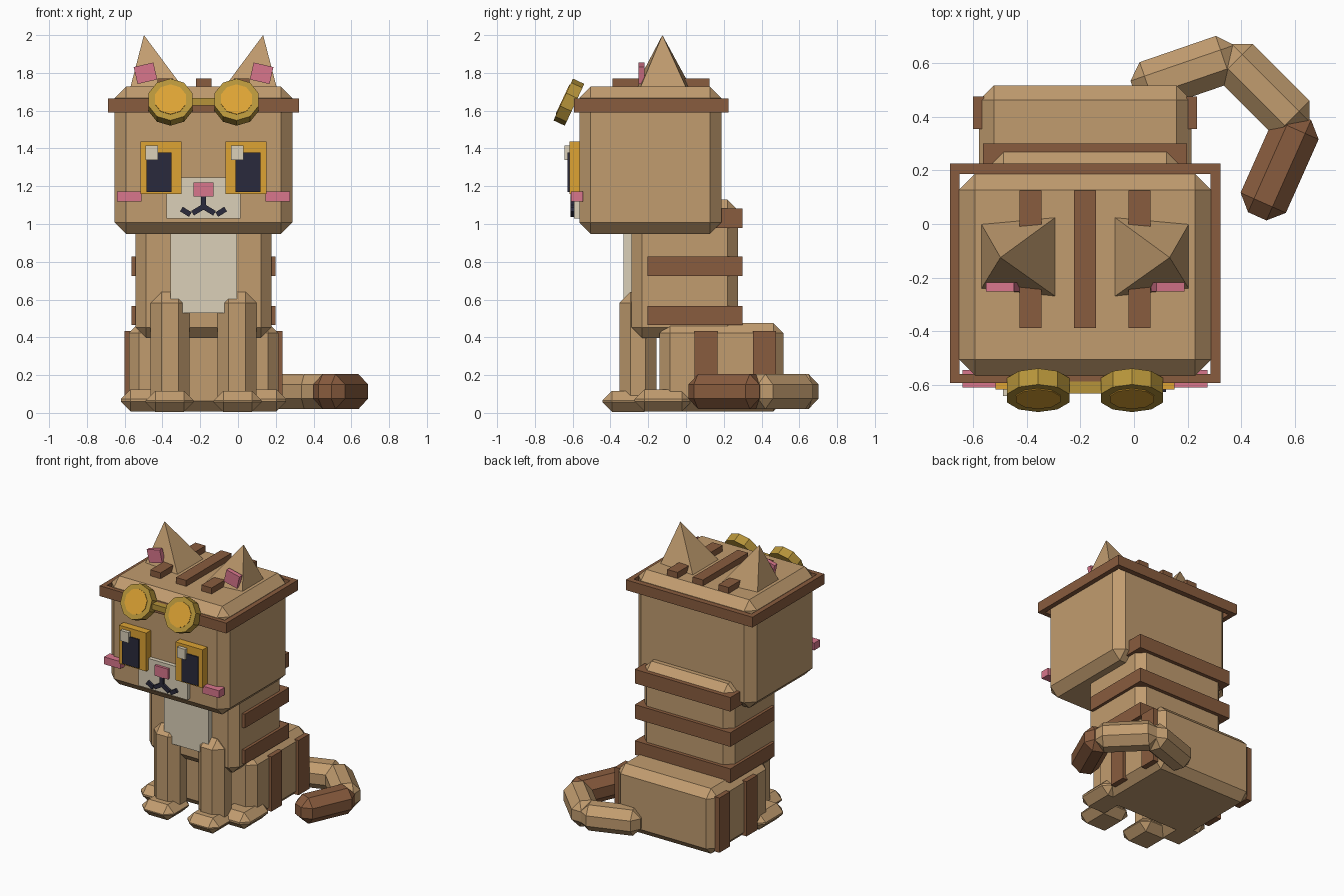
import bpy, bmesh, math
from mathutils import Matrix, Vector

if "Cube" in bpy.data.objects:
    bpy.data.objects.remove(bpy.data.objects["Cube"])

CX = -0.1825  # symmetry plane of the seated cat


def material(name, rgb):
    lin = [(c / 255 / 12.92) if c / 255 <= 0.04045 else ((c / 255 + 0.055) / 1.055) ** 2.4 for c in rgb]
    m = bpy.data.materials.new(name)
    m.diffuse_color = (*lin, 1)
    m.use_nodes = True
    m.node_tree.nodes["Principled BSDF"].inputs["Base Color"].default_value = m.diffuse_color
    return m


TAN = material("tan fur", (193, 156, 111))
BROWN = material("brown stripe", (137, 92, 62))
CREAM = material("cream", (219, 208, 184))
PINK = material("pink", (216, 118, 140))
DARK = material("dark", (42, 42, 60))
AMBER = material("amber", (221, 163, 52))
GOLD = material("old gold", (182, 148, 58))


def finish(bm, name, mat):
    bmesh.ops.recalc_face_normals(bm, faces=bm.faces)
    me = bpy.data.meshes.new(name)
    bm.to_mesh(me)
    bm.free()
    me.materials.append(mat)
    ob = bpy.data.objects.new(name, me)
    bpy.context.collection.objects.link(ob)
    return ob


def block(name, center, size, mat, bevel=0, rot=Matrix()):
    """Box with optional chamfer, rotated about its centre."""
    bm = bmesh.new()
    bmesh.ops.create_cube(bm, size=1, matrix=Matrix.Diagonal((*size, 1)))
    if bevel:
        bmesh.ops.bevel(bm, geom=bm.edges[:], offset=bevel, segments=1, affect='EDGES')
    bm.transform(Matrix.Translation(center) @ rot)
    return finish(bm, name, mat)


def box(name, x, y, z, mat, bevel=0):
    """Box given by its (min, max) range on each axis."""
    r = (x, y, z)
    return block(name, [(a + b) / 2 for a, b in r], [b - a for a, b in r], mat, bevel)


def pair(name, x, y, z, mat, bevel=0):
    """Left box plus its mirrored twin."""
    box(name + "_left", x, y, z, mat, bevel)
    box(name + "_right", (2 * CX - x[1], 2 * CX - x[0]), y, z, mat, bevel)


# head and body masses
box("head", (-0.653, 0.288), (-0.565, 0.187), (0.948, 1.727), TAN, 0.06)
box("torso", (-0.542, 0.177), (-0.288, 0.274), (0.397, 1.13), TAN, 0.055)
box("haunches", (-0.578, 0.214), (-0.14, 0.517), (0.008, 0.477), TAN, 0.055)
box("chest_patch", (-0.357, -0.005), (-0.33, -0.27), (0.53, 0.98), CREAM)

# legs and paws
pair("front_leg", (-0.463, -0.257), (-0.352, -0.156), (0.03, 0.64), TAN, 0.058)
pair("front_paw", (-0.49, -0.235), (-0.443, -0.17), (0.005, 0.117), TAN, 0.052)
pair("rear_paw", (-0.62, -0.38), (-0.272, 0.03), (0.008, 0.125), TAN, 0.052)

# hollow band around the head
X0, X1, Y0, Y1 = -0.687, 0.321, -0.593, 0.225
BZ, T = (1.59, 1.664), 0.034
box("head_band_front", (X0, X1), (Y0, Y0 + T), BZ, BROWN)
box("head_band_back", (X0, X1), (Y1 - T - 0.005, Y1), BZ, BROWN)
pair("head_band_side", (X0, X0 + T + 0.002), (Y0, Y1), BZ, BROWN)

# stripes on the crown, torso and haunches
box("crown_stripe_middle", (-0.223, -0.141), (-0.388, 0.125), (1.70, 1.77), BROWN)
pair("crown_stripe", (-0.427, -0.345), (-0.388, 0.125), (1.70, 1.77), BROWN)
for i, z in enumerate((0.466, 0.726, 0.98)):
    box(f"torso_stripe_{i}", (-0.563, 0.198), (-0.205, 0.3), (z, z + 0.101), BROWN)
for i, y in enumerate((0.045, 0.354)):
    pair(f"haunch_stripe_{i}", (-0.6, -0.56), (y, y + 0.122), (0.04, 0.434), BROWN)

# ears and inner ears
for side, s in (("left", 1), ("right", -1)):
    def mx(x):
        return x if s == 1 else 2 * CX - x
    bm = bmesh.new()
    base = [(-0.572, 0.004, 1.715), (-0.286, 0.03, 1.715), (-0.286, -0.275, 1.715), (-0.572, -0.245, 1.715)]
    vs = [bm.verts.new((mx(x), y, z)) for x, y, z in base]
    tip = bm.verts.new((mx(-0.498), -0.125, 2.0))
    bm.faces.new(vs)
    for i in range(4):
        bm.faces.new((vs[i], vs[(i + 1) % 4], tip))
    finish(bm, "ear_" + side, TAN)
    block("inner_ear_" + side, (mx(-0.49), -0.235, 1.798), (0.107, 0.032, 0.092), PINK,
          rot=Matrix.Rotation(math.radians(-13 * s), 4, 'Y'))

# eyes, with the glint on the same side of both pupils
pair("eye", (-0.516, -0.299), (-0.618, -0.55), (1.16, 1.436), AMBER)
pair("pupil", (-0.484, -0.352), (-0.627, -0.60), (1.17, 1.378), DARK)
for side, x in (("left", -0.489), ("right", -0.037)):
    box("eye_glint_" + side, (x, x + 0.065), (-0.642, -0.60), (1.34, 1.415), CREAM)

# muzzle, nose, cheeks
box("muzzle", (-0.378, 0.013), (-0.594, -0.55), (1.028, 1.245), CREAM)
box("nose", (-0.235, -0.13), (-0.612, -0.58), (1.145, 1.219), PINK)
pair("cheek", (-0.64, -0.51), (-0.61, -0.545), (1.118, 1.171), PINK)

# mouth made of short bars
def bar(name, a, b):
    a, b = Vector((a[0], -0.601, a[1])), Vector((b[0], -0.601, b[1]))
    d = b - a
    block(name, (a + b) / 2, (d.length, 0.022, 0.028), DARK,
          rot=Matrix.Rotation(-math.atan2(d.z, d.x), 4, 'Y'))


bar("mouth_stem", (CX, 1.15), (CX, 1.085))
for side, s in (("left", -1), ("right", 1)):
    bar("mouth_inner_" + side, (CX, 1.092), (CX + s * 0.058, 1.057))
    bar("mouth_outer_" + side, (CX + s * 0.07, 1.05), (CX + s * 0.117, 1.079))

# goggles: ten-sided rims and lenses tilted upwards
def disc(name, x, radius, depth, shift, mat):
    bm = bmesh.new()
    bmesh.ops.create_cone(bm, cap_ends=True, segments=10, radius1=radius, radius2=radius, depth=depth)
    bm.transform(Matrix.Translation((x, -0.62, 1.645))
                 @ Matrix.Rotation(math.radians(65), 4, 'X') @ Matrix.Translation((0, 0, shift)))
    finish(bm, name, mat)


for side, s in (("left", -1), ("right", 1)):
    disc("goggle_rim_" + side, CX + s * 0.175, 0.122, 0.066, 0, GOLD)
    disc("goggle_lens_" + side, CX + s * 0.175, 0.087, 0.02, 0.027, AMBER)
box("goggle_bridge", (-0.29, -0.075), (-0.632, -0.588), (1.627, 1.667), GOLD)

# curled tail, three chamfered segments
for i, (x, y, ang, mat) in enumerate(((0.193, 0.565, 19, TAN), (0.483, 0.50, -45, TAN), (0.543, 0.216, 66, BROWN))):
    block(f"tail_segment_{i}", (x, y, 0.113), (0.41, 0.185, 0.185), mat, 0.055,
          Matrix.Rotation(math.radians(ang), 4, 'Z'))
